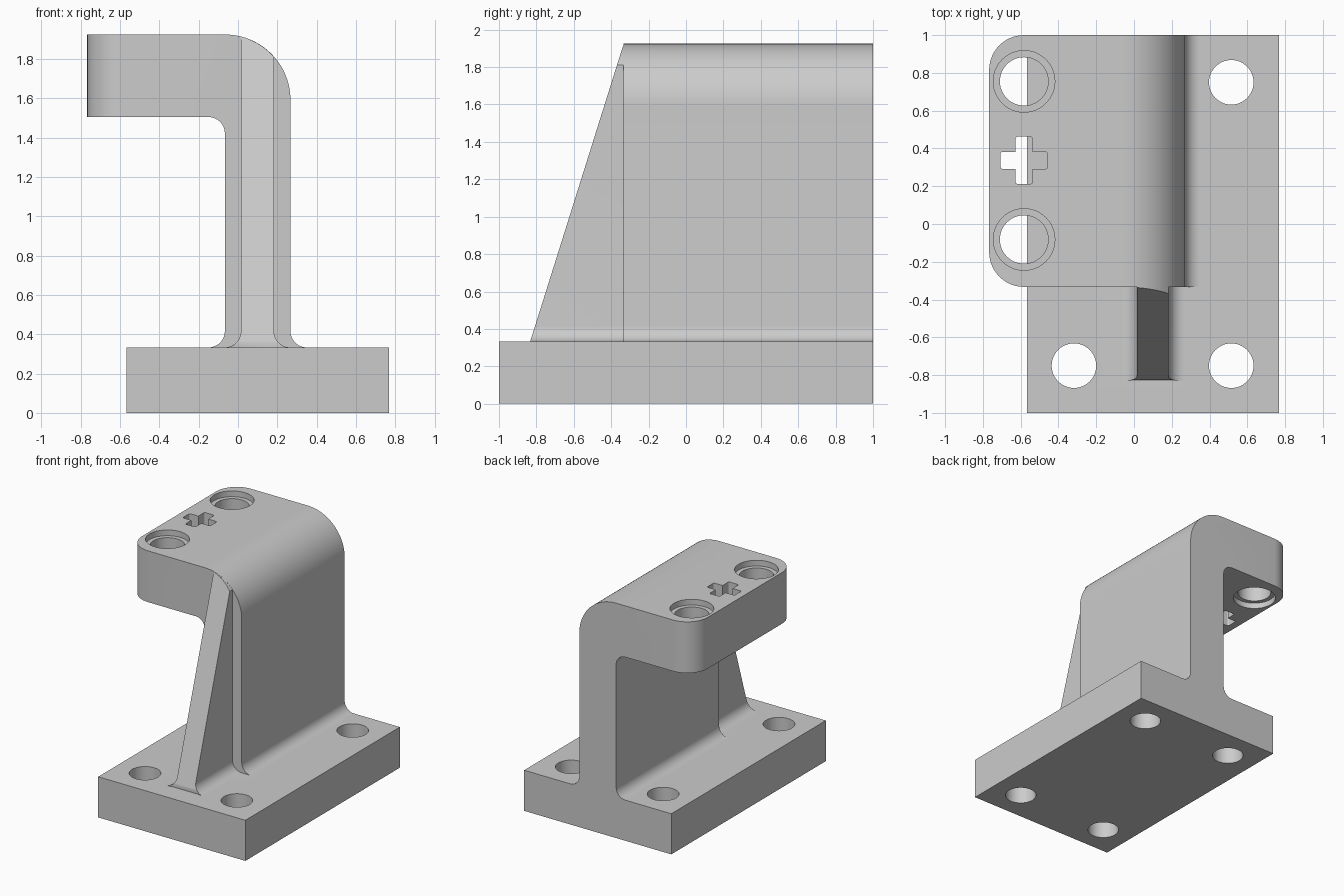
import bpy, bmesh
from math import cos, sin, radians

cube = bpy.data.objects.get("Cube")
if cube:
    bpy.data.objects.remove(cube, do_unlink=True)

grey = bpy.data.materials.new("light grey")
grey.use_nodes = True
grey.diffuse_color = (0.6, 0.6, 0.6, 1)
grey.node_tree.nodes["Principled BSDF"].inputs["Base Color"].default_value = (0.6, 0.6, 0.6, 1)

BASE_TOP, TOP = 0.333, 1.925
FRONT, BACK = -0.333, 1.0
WEB_L, WEB_R = -0.067, 0.267
FILLET, BEND, SINK = 0.083, 0.333, 0.1


def arc(cx, cz, r, a0, a1, n=12):
    steps = [radians(a0 + (a1 - a0) * i / n) for i in range(n + 1)]
    return [(cx + r * cos(a), cz + r * sin(a)) for a in steps]


def finish(bm, name):
    bmesh.ops.recalc_face_normals(bm, faces=bm.faces)
    mesh = bpy.data.meshes.new(name)
    bm.to_mesh(mesh)
    bm.free()
    mesh.materials.append(grey)
    obj = bpy.data.objects.new(name, mesh)
    bpy.context.collection.objects.link(obj)
    return obj


def extrude_profile(points, y0, y1):
    """Extrude an x-z outline from y0 to y1; returns the bmesh and its front verts."""
    bm = bmesh.new()
    front = [bm.verts.new((x, y0, z)) for x, z in points]
    face = bm.faces.new(front)
    ext = bmesh.ops.extrude_face_region(bm, geom=[face])["geom"]
    for v in ext:
        if isinstance(v, bmesh.types.BMVert):
            v.co.y = y1
    return bm, front


def box(name, x0, x1, y0, y1, z0, z1, round_edges=0):
    bm, _ = extrude_profile([(x0, z0), (x1, z0), (x1, z1), (x0, z1)], y0, y1)
    if round_edges:
        upright = [e for e in bm.edges if abs(e.verts[0].co.z - e.verts[1].co.z) > 0.1]
        bmesh.ops.bevel(bm, geom=upright, offset=round_edges, segments=4,
                        profile=0.5, affect='EDGES')
    return finish(bm, name)


def cylinder(name, x, y, r, z0, z1):
    bm = bmesh.new()
    bmesh.ops.create_cone(bm, cap_ends=True, segments=48, radius1=r, radius2=r, depth=z1 - z0)
    bmesh.ops.translate(bm, verts=bm.verts, vec=(x, y, (z0 + z1) / 2))
    return finish(bm, name)


def combine(target, tool, operation):
    mod = target.modifiers.new(tool.name, 'BOOLEAN')
    mod.operation, mod.solver, mod.object = operation, 'EXACT', tool
    bpy.context.view_layer.objects.active = target
    bpy.ops.object.modifier_apply(modifier=mod.name)
    bpy.data.objects.remove(tool, do_unlink=True)


def feet(left, right):
    """Filleted foot of an upright wall: lists for the left and right sides."""
    z = BASE_TOP + FILLET
    lower_left = arc(left - FILLET, z, FILLET, 0, -90)
    lower_right = arc(right + FILLET, z, FILLET, 270, 180)
    return (lower_left + [(left - FILLET, BASE_TOP - SINK)],
            [(right + FILLET, BASE_TOP - SINK)] + lower_right)


# Base plate
bracket = box("mounting_bracket", -0.567, 0.767, -1, 1, 0, BASE_TOP)

# Upright wall bending over into the arm
ARM_END, ARM_LOW, CORNER = -0.767, 1.505, 0.185
left, right = feet(WEB_L, WEB_R)
profile = (left + right + arc(WEB_R - BEND, TOP - BEND, BEND, 0, 90, 24)
           + [(ARM_END, TOP), (ARM_END, ARM_LOW)]
           + arc(WEB_L - FILLET, ARM_LOW - FILLET, FILLET, 90, 0))
bm, _ = extrude_profile(profile, FRONT, BACK)
ends = [e for e in bm.edges if all(abs(v.co.x - ARM_END) < 1e-4 for v in e.verts)
        and abs(e.verts[0].co.z - e.verts[1].co.z) > 0.1]
bmesh.ops.bevel(bm, geom=ends, offset=CORNER, segments=12, profile=0.5, affect='EDGES')
combine(bracket, finish(bm, "wall_and_arm"), 'UNION')

# Sloping rib, its top following the bend
RIB_L, RIB_R, RIB_FRONT = 0.015, 0.183, -0.833
left, right = feet(RIB_L, RIB_R)
top = []
for i in range(9):
    x = RIB_R + (RIB_L - RIB_R) * i / 8
    dx = x - (WEB_R - BEND)
    top.append((x, TOP - BEND + (BEND ** 2 - dx ** 2) ** 0.5 - 0.001))
bm, front = extrude_profile(left + right + top, RIB_FRONT, FRONT + 0.1)
for v in front:
    rise = max(0, v.co.z - BASE_TOP) / (TOP - BASE_TOP)
    v.co.y = RIB_FRONT + (FRONT - RIB_FRONT) * rise
bmesh.ops.triangulate(bm, faces=[f for f in bm.faces if len(f.verts) > 4])
combine(bracket, finish(bm, "rib"), 'UNION')

# Screw holes in the base
for x in (-0.318, 0.515):
    for y in (-0.75, 0.75):
        combine(bracket, cylinder("screw_hole", x, y, 0.118, -0.1, BASE_TOP + 0.05), 'DIFFERENCE')

# Pin holes in the arm, recessed at both ends
PIN_X, RECESS = -0.582, 0.047
for y in (-0.082, 0.755):
    combine(bracket, cylinder("pin_hole", PIN_X, y, 0.128, 1.4, 2.0), 'DIFFERENCE')
    combine(bracket, cylinder("upper_recess", PIN_X, y, 0.163, TOP - RECESS, 2.0), 'DIFFERENCE')
    combine(bracket, cylinder("lower_recess", PIN_X, y, 0.163, 1.4, ARM_LOW + RECESS), 'DIFFERENCE')

# Cross-shaped axle hole
AXLE_Y = 0.337
for hx, hy in ((0.125, 0.045), (0.045, 0.125)):
    bar = box("axle_slot", PIN_X - hx, PIN_X + hx, AXLE_Y - hy, AXLE_Y + hy, 1.4, 2.0, 0.012)
    combine(bracket, bar, 'DIFFERENCE')

# Merge flush faces and smooth the curved ones
bm = bmesh.new()
bm.from_mesh(bracket.data)
bmesh.ops.remove_doubles(bm, verts=bm.verts, dist=1e-5)
bmesh.ops.dissolve_limit(bm, angle_limit=radians(0.5), verts=bm.verts, edges=bm.edges)
bm.to_mesh(bracket.data)
bm.free()
bpy.ops.object.select_all(action='DESELECT')
bracket.select_set(True)
bpy.context.view_layer.objects.active = bracket
bpy.ops.object.shade_smooth_by_angle(angle=radians(30))
